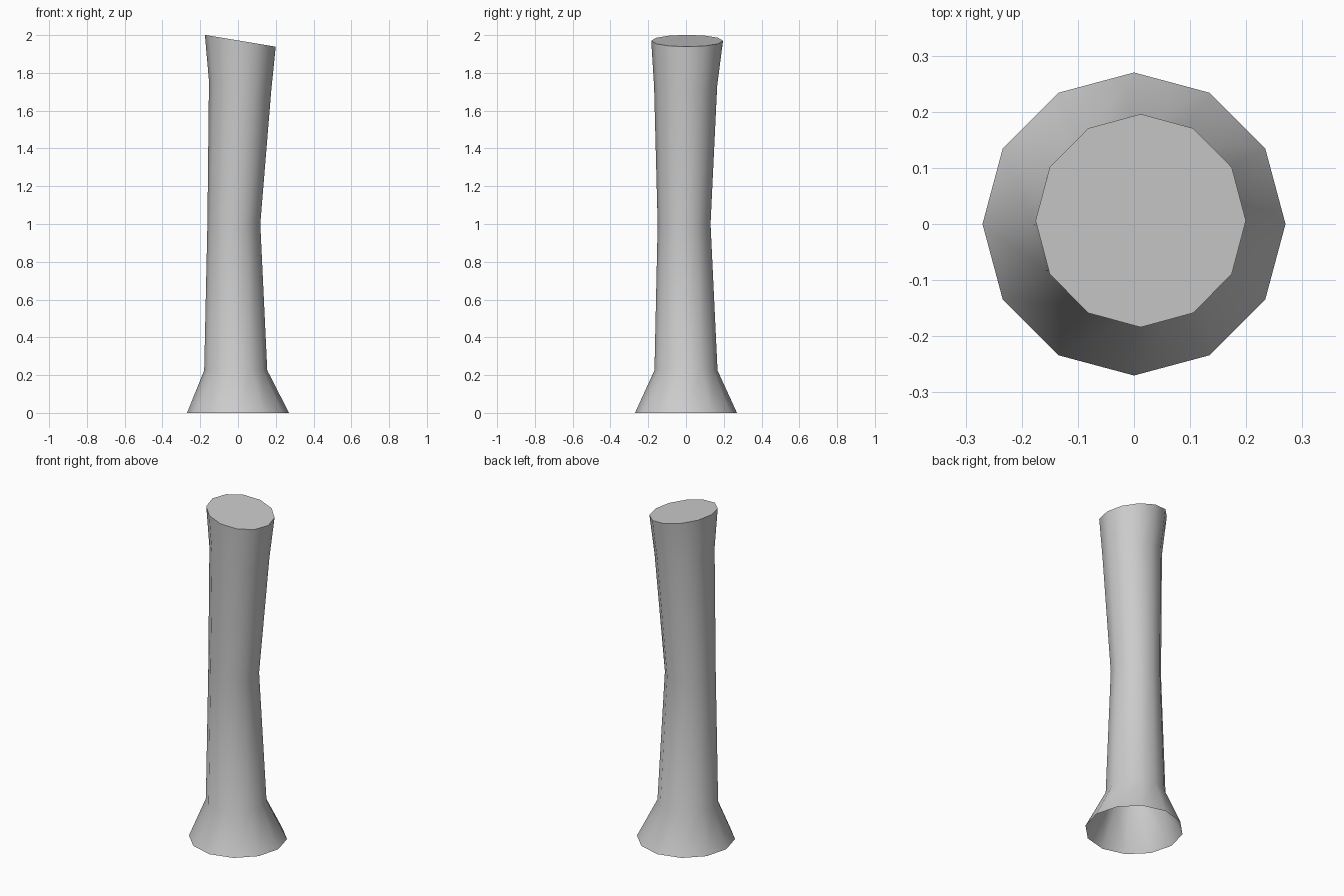
import bpy, bmesh, math

if "Cube" in bpy.data.objects:
    bpy.data.objects.remove(bpy.data.objects["Cube"])

SIDES = 12
# centre x, y, z, radius, tilt about y (degrees)
RINGS = [
    (0.0, 0.0, 0.0, 0.27, 0),
    (-0.012, 0.0, 0.225, 0.167, 0),
    (-0.022, -0.01, 1.0, 0.14, 0),
    (0.011, -0.002, 1.73, 0.167, 9.5),
    (0.012, 0.006, 1.97, 0.19, 9.5),
]

bm = bmesh.new()


def add_ring(cx, cy, cz, r, tilt):
    t = math.radians(tilt)
    ring = []
    for i in range(SIDES):
        a = 2 * math.pi * i / SIDES
        u = r * math.cos(a)
        ring.append(bm.verts.new((cx + u * math.cos(t), cy + r * math.sin(a),
                                  cz - u * math.sin(t))))
    return ring


# Flared, slightly bent shaft, open underneath
rings = [add_ring(*r) for r in RINGS]
for lo, hi in zip(rings, rings[1:]):
    for i in range(SIDES):
        j = (i + 1) % SIDES
        bm.faces.new((lo[i], lo[j], hi[j], hi[i])).smooth = True

# Slanted flat cut on top
bm.faces.new(rings[-1])
for e in bm.edges:
    if any(len(f.verts) == SIDES for f in e.link_faces):
        e.smooth = False

mesh = bpy.data.meshes.new("trunk")
bm.to_mesh(mesh)
bm.free()
trunk = bpy.data.objects.new("trunk", mesh)
bpy.context.collection.objects.link(trunk)
